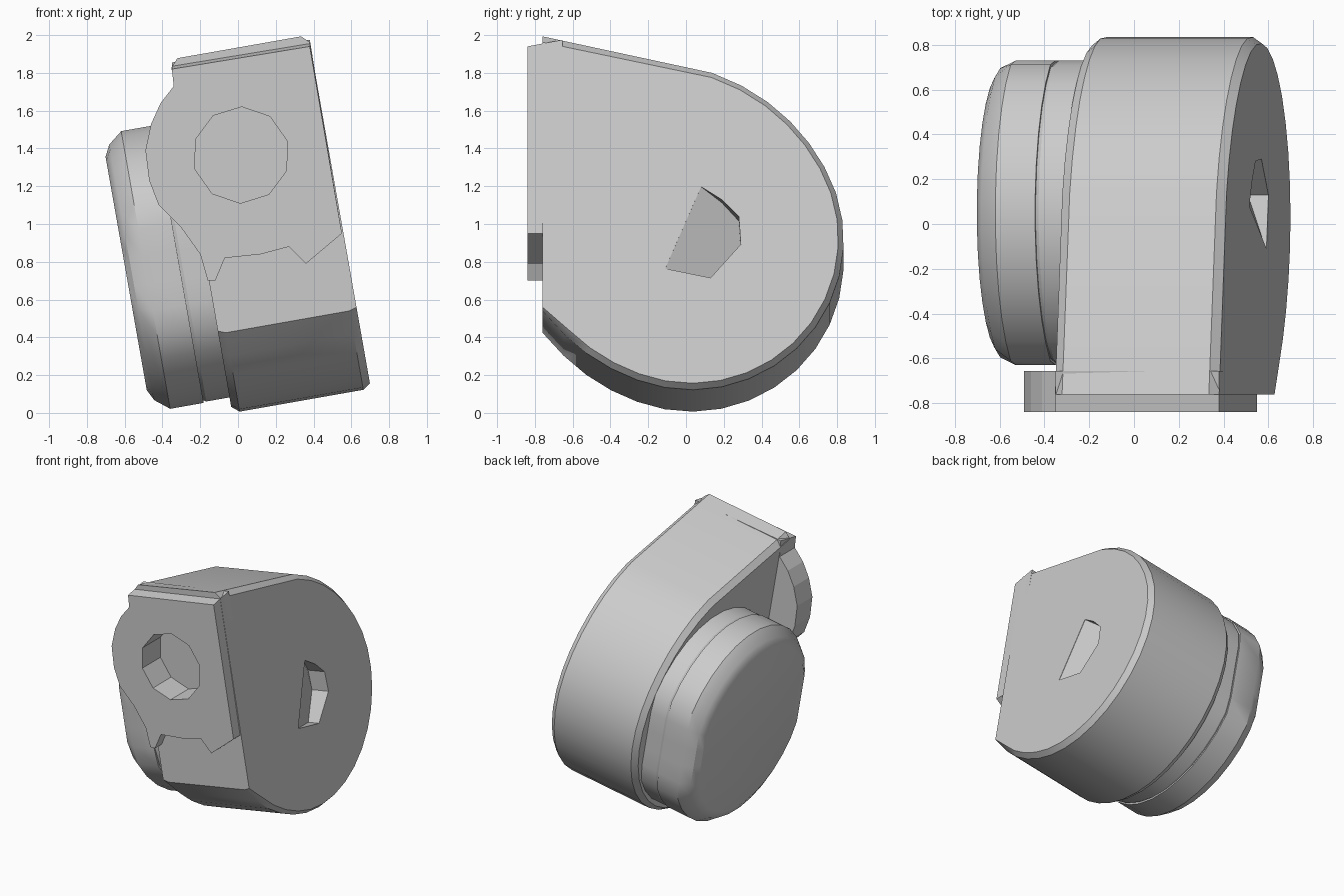
import bpy, bmesh
from math import sin, cos, pi, radians, sqrt
from mathutils import Matrix

if "Cube" in bpy.data.objects:
    bpy.data.objects.remove(bpy.data.objects["Cube"])

grey = bpy.data.materials.new("plain grey")
grey.use_nodes = True
grey.diffuse_color = (0.6, 0.6, 0.6, 1)
grey.node_tree.nodes["Principled BSDF"].inputs["Base Color"].default_value = (0.6, 0.6, 0.6, 1)

TILT = Matrix.Rotation(radians(-10), 4, 'Y')
FRONT = -0.76
CY, CZ = 0.03, 0.81


def loft(name, rings, tilt=True):
    """Skin a list of equal-length rings and cap both ends."""
    bm = bmesh.new()
    loops = [[bm.verts.new(p) for p in ring] for ring in rings]
    n = len(loops[0])
    for a, b in zip(loops, loops[1:]):
        for i in range(n):
            j = (i + 1) % n
            bm.faces.new((a[i], a[j], b[j], b[i]))
    bm.faces.new(loops[0][::-1])
    bm.faces.new(loops[-1])
    bmesh.ops.recalc_face_normals(bm, faces=bm.faces)
    if tilt:
        bm.transform(TILT)
    mesh = bpy.data.meshes.new(name)
    bm.to_mesh(mesh)
    bm.free()
    mesh.materials.append(grey)
    ob = bpy.data.objects.new(name, mesh)
    bpy.context.collection.objects.link(ob)
    return ob


def activate(ob):
    bpy.ops.object.select_all(action='DESELECT')
    ob.select_set(True)
    bpy.context.view_layer.objects.active = ob


def cut(ob, cutter):
    mod = ob.modifiers.new("cut", 'BOOLEAN')
    mod.operation = 'DIFFERENCE'
    mod.solver = 'EXACT'
    mod.object = cutter
    activate(ob)
    bpy.ops.object.modifier_apply(modifier=mod.name)


# Scroll housing: a widening arc closed by a flat front
def housing_ring(x, scale):
    pts = []
    steps = 22
    for i in range(steps + 1):
        a = -2.69 + (2.69 + 1.45) * i / steps
        r = 0.805 + 0.1 * max(0, a - 0.45) ** 2 + 0.1 * max(0, -a - 1.87) ** 2
        pts.append((CY + r * cos(a), CZ + r * sin(a)))
    pts[0] = (FRONT, pts[0][1])
    pts.append((FRONT, 1.905))
    ring = []
    for y, z in pts:
        yy = y if y == FRONT else CY + (y - CY) * scale
        ring.append((x, yy, CZ + (z - CZ) * scale))
    return ring


housing = loft("scroll_housing", [housing_ring(-0.03, 0.96), housing_ring(0.01, 1),
                                  housing_ring(0.675, 1), housing_ring(0.715, 0.965)])

# Front outlet flange
outline = [(-0.35, 1.82), (-0.34, 1.73), (-0.41, 1.64), (-0.46, 1.53), (-0.49, 1.39),
           (-0.47, 1.23), (-0.42, 1.1), (-0.3, 0.98), (-0.2, 0.84), (-0.16, 0.7),
           (-0.12, 0.7), (-0.07, 0.82), (0.12, 0.84), (0.27, 0.88), (0.36, 0.79),
           (0.55, 0.95), (0.38, 1.94)]
front = [(x, -0.84, z) for x, z in outline]
back = [(x, -0.655, z + (0.035 if z > 1.8 else 0)) for x, z in outline]
flange = loft("outlet_flange", [front, back], tilt=False)

# Round outlet recess
outlet = loft("outlet_cutter", [[(0.016 + 0.255 * cos(i * pi / 5 + 0.3), y,
                                  1.365 + 0.255 * sin(i * pi / 5 + 0.3))
                                 for i in range(10)] for y in (-1, -0.62)], tilt=False)
cut(housing, outlet)
cut(flange, outlet)

# Half-round side inlet, sloping inward from its straight edge
inlet = [(0.08, 1.09, 0), (0.19, 1.02, 0.09), (0.28, 0.93, 0.14), (0.29, 0.78, 0.14),
         (0.13, 0.6, 0.09), (-0.11, 0.65, 0)]
inlet_cutter = loft("inlet_cutter", [[(0.9, y, z) for y, z, d in inlet],
                                     [(0.712 - d, y, z) for y, z, d in inlet]])
cut(housing, inlet_cutter)
for cutter in (outlet, inlet_cutter):
    bpy.data.objects.remove(cutter)


# Motor drum: round with a flat on the front and back sides
def drum_ring(x, r, flat):
    ring = []
    for i in range(32):
        a = 2 * pi * (i + 0.5) / 32
        ring.append((x, 0.05 + max(-flat, min(flat, r * cos(a))), 0.83 + r * sin(a)))
    return ring


drum = loft("motor_drum", [drum_ring(-0.455, 0.63, 0.6), drum_ring(-0.425, 0.69, 0.645),
                           drum_ring(-0.35, 0.75, 0.68), drum_ring(-0.17, 0.75, 0.68)])
collar = loft("motor_collar", [drum_ring(-0.18, 0.73, 0.665), drum_ring(-0.155, 0.745, 0.68),
                               drum_ring(0.02, 0.745, 0.68)])

for ob in (housing, drum, collar):
    activate(ob)
    bpy.ops.object.shade_smooth_by_angle(angle=radians(30))
